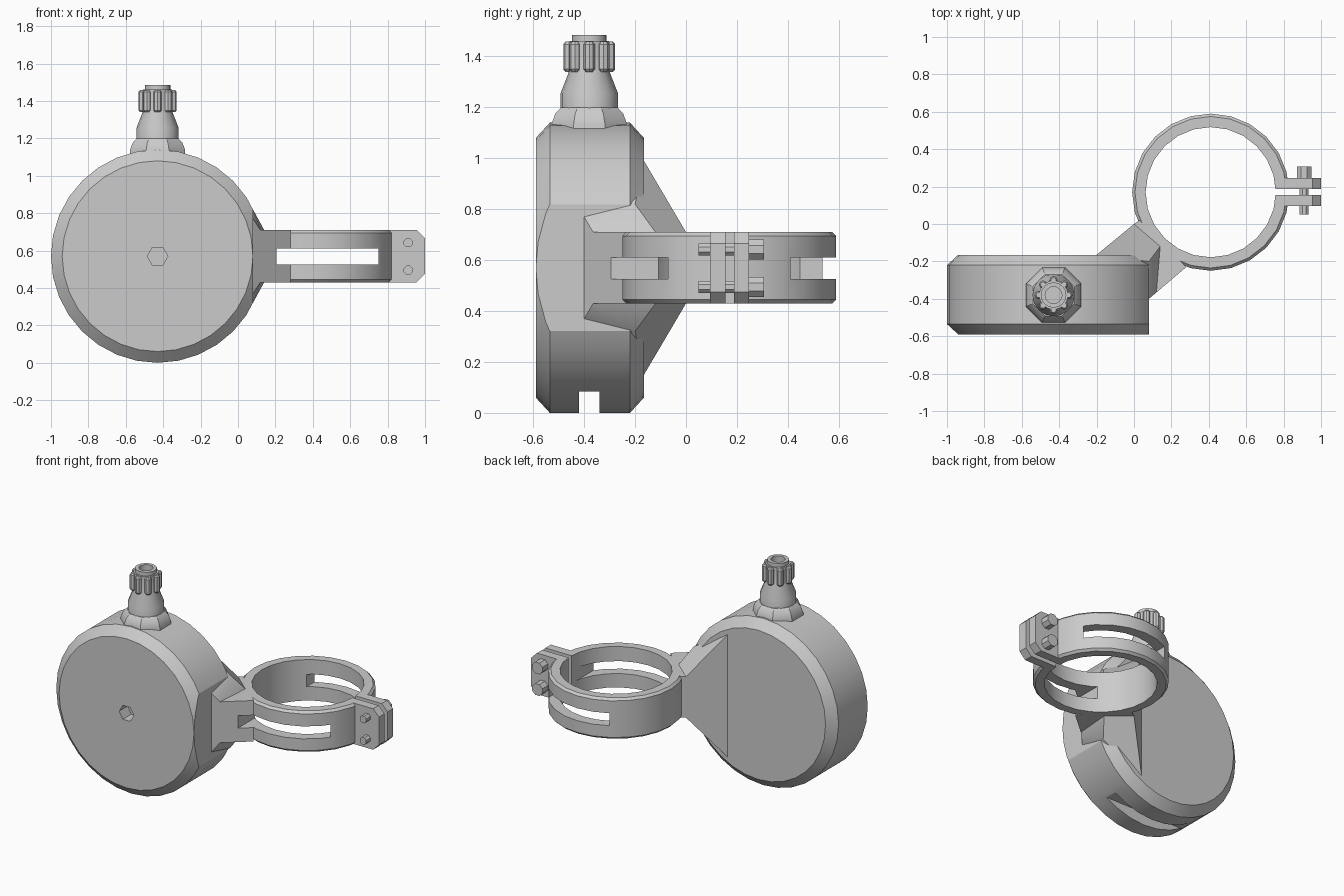
import bpy, bmesh
from math import pi, sin, cos, radians
from mathutils import Matrix, Vector

if "Cube" in bpy.data.objects:
    bpy.data.objects.remove(bpy.data.objects["Cube"])


def finish(bm, name, angle=30):
    bmesh.ops.recalc_face_normals(bm, faces=bm.faces)
    me = bpy.data.meshes.new(name)
    bm.to_mesh(me)
    bm.free()
    ob = bpy.data.objects.new(name, me)
    bpy.context.collection.objects.link(ob)
    smooth(ob, angle)
    return ob


def smooth(ob, angle=30):
    bpy.ops.object.select_all(action='DESELECT')
    ob.select_set(True)
    bpy.context.view_layer.objects.active = ob
    bpy.ops.object.shade_smooth_by_angle(angle=radians(angle))


def lathe(name, profile, sides, loc, axis='Z', closed=False, angle=30, turn=0.0):
    """Turn (radius, height) points about an axis; open profiles are capped."""
    bm = bmesh.new()
    rings = [[bm.verts.new((r * cos(2 * pi * i / sides + turn),
                            r * sin(2 * pi * i / sides + turn), h))
              for i in range(sides)] for r, h in profile]
    pairs = list(zip(rings, rings[1:] + rings[:1]))
    for a, b in pairs if closed else pairs[:-1]:
        for i in range(sides):
            j = (i + 1) % sides
            bm.faces.new((a[i], a[j], b[j], b[i]))
    if not closed:
        bm.faces.new(rings[0])
        bm.faces.new(rings[-1])
    rot = Matrix.Rotation(-pi / 2, 4, 'X') if axis == 'Y' else Matrix()
    bm.transform(Matrix.Translation(loc) @ rot)
    return finish(bm, name, angle)


def box(name, lo, hi):
    lo, hi = Vector(lo), Vector(hi)
    bm = bmesh.new()
    bmesh.ops.create_cube(bm, size=1)
    bm.transform(Matrix.Translation((lo + hi) / 2) @ Matrix.Diagonal((*(hi - lo), 1)))
    return finish(bm, name)


def hull(name, points):
    bm = bmesh.new()
    for p in points:
        bm.verts.new(p)
    res = bmesh.ops.convex_hull(bm, input=bm.verts)
    loose = [v for v in bm.verts if not v.link_faces]
    bmesh.ops.delete(bm, geom=loose, context='VERTS')
    return finish(bm, name, 25)


def cut(ob, *cutters):
    bpy.context.view_layer.objects.active = ob
    for c in cutters:
        c.hide_render = True
        m = ob.modifiers.new('cut', 'BOOLEAN')
        m.operation, m.object, m.solver = 'DIFFERENCE', c, 'EXACT'
        bpy.ops.object.modifier_apply(modifier=m.name)
    smooth(ob)


CX, CZ = -0.43, 0.57          # disc centre
RX, RY = 0.41, 0.17           # clamp ring centre
Z0, Z1 = 0.43, 0.71           # clamp height range

# Round housing with chamfered rims
housing = lathe('housing', [(0.51, -0.59), (0.57, -0.535), (0.57, -0.22), (0.51, -0.165)],
                32, (CX, 0, CZ), 'Y')
side_cut = box('side_cutter', (0.08, -1, -0.5), (0.6, 0.5, 2))
drain_cut = box('drain_cutter', (-1.2, -0.42, -0.2), (0.4, -0.34, 0.085))
hole_cut = lathe('hole_cutter', [(0.055, -0.7), (0.055, -0.5)], 6, (CX, 0, CZ), 'Y')
cut(housing, side_cut, drain_cut, hole_cut)

# Tapering shoulder and arm joining housing to clamp
shoulder = hull('shoulder', [(x, y, CZ + s * h) for s in (1, -1) for x, y, h in (
    (-0.2, -0.165, 0.42), (-0.2, -0.4, 0.42), (0.08, -0.4, 0.2), (0.08, -0.2, 0.25),
    (0.0, 0.0, 0.14), (0.12, -0.365, 0.14), (0.14, -0.12, 0.14))])
arm = hull('arm', [(x, y, z) for z in (Z0, Z1) for x, y in (
    (-0.1, -0.1), (0.0, 0.0), (0.03, 0.02), (0.28, -0.23), (0.08, -0.4), (0.0, -0.4))])

# Split clamp ring with bevelled rims
ring = lathe('clamp_ring', [(0.348, Z0), (0.405, Z0), (0.42, Z0 + 0.015),
                            (0.42, Z1 - 0.015), (0.405, Z1), (0.348, Z1)],
             24, (RX, RY, 0), closed=True)
slot_cut = box('slot_cutter', (0.205, -0.8, 0.525), (0.75, 0.9, 0.61))
gap_cut = box('gap_cutter', (0.6, 0.155, 0.3), (1.1, 0.188, 0.9))
cut(ring, slot_cut, gap_cut)
cut(arm, slot_cut)

# Clamp lugs with clipped corners
c = 0.045
for name, y0, y1 in (('front_lug', 0.095, 0.155), ('back_lug', 0.188, 0.247)):
    hull(name, [(x, y, z) for y in (y0, y1) for x, z in (
        (0.775, Z0), (1 - c, Z0), (1, Z0 + c), (1, Z1 - c), (1 - c, Z1), (0.775, Z1))])

# Clamp bolts
for name, z in (('lower_bolt', 0.495), ('upper_bolt', 0.642)):
    lathe(name, [(0.026, 0.05), (0.026, 0.245), (0.042, 0.245), (0.042, 0.307)],
          8, (0.91, 0, z), 'Y', turn=pi / 8)

# Cable gland: octagonal boss, tapered sleeve and hollow tip
GY = -0.38
lathe('gland_boss', [(0.16, 1.07), (0.16, 1.135), (0.145, 1.175), (0.12, 1.2)],
      8, (CX, GY, 0), turn=pi / 8)
lathe('gland_sleeve', [(0.113, 1.15), (0.113, 1.255), (0.078, 1.345), (0.078, 1.46),
                       (0.068, 1.46), (0.068, 1.485), (0.045, 1.485), (0.045, 1.38)],
      16, (CX, GY, 0))

# Grip ribs around the gland nut
for i in range(8):
    a = 2 * pi * i / 8
    lathe(f'gland_rib_{i + 1}', [(0.014, 1.34), (0.022, 1.35), (0.022, 1.448), (0.014, 1.458)],
          8, (CX + 0.08 * cos(a), GY + 0.08 * sin(a), 0))

for cutter in (side_cut, drain_cut, hole_cut, slot_cut, gap_cut):
    bpy.data.objects.remove(cutter)
